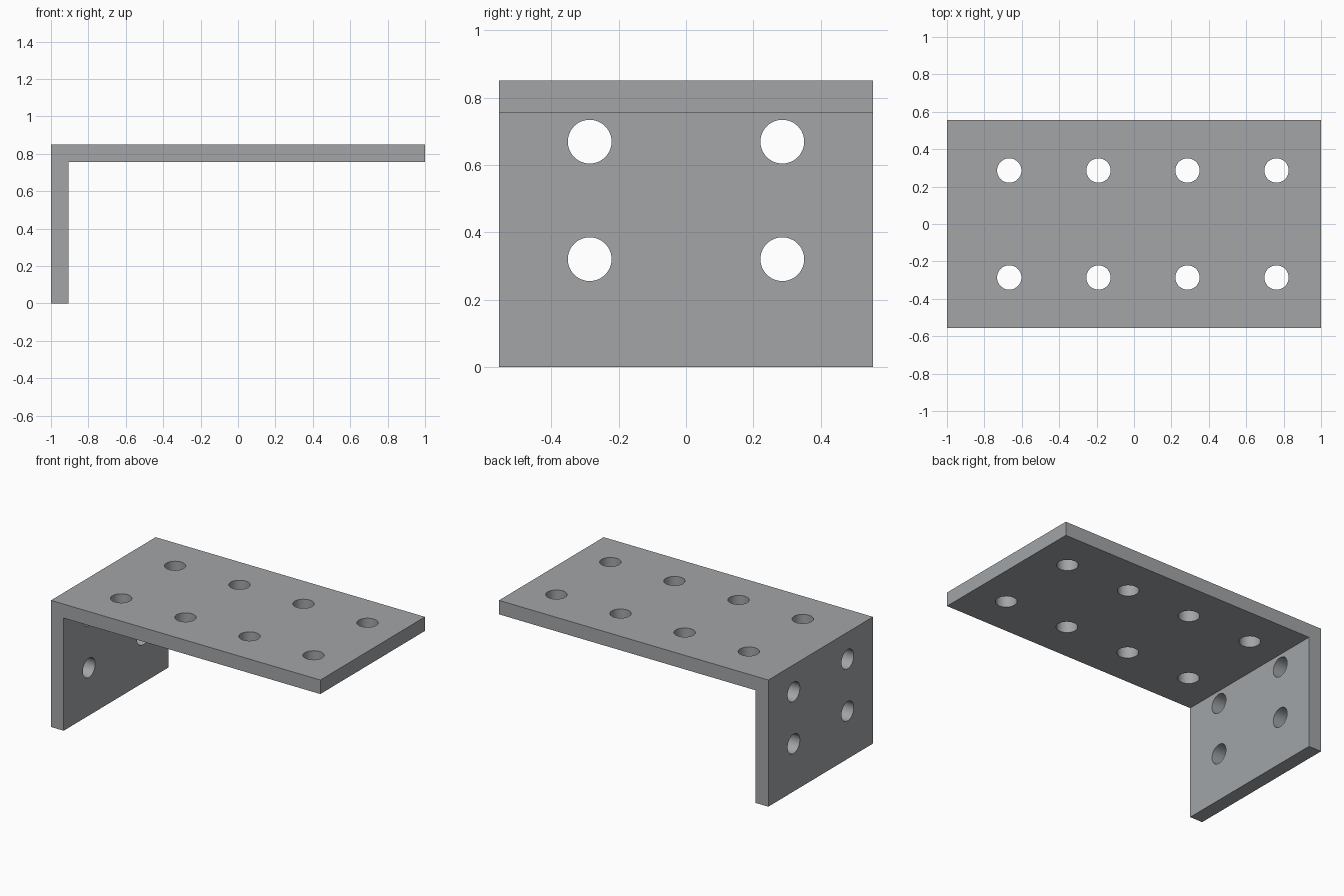
import bpy
import bmesh
import math
from mathutils import Matrix, Vector

if "Cube" in bpy.data.objects:
    bpy.data.objects.remove(bpy.data.objects["Cube"], do_unlink=True)

HEIGHT, THICK, HALF_WIDTH = 0.85, 0.094, 0.555
HOLE_RADIUS, HOLE_Y = 0.065, 0.286

grey = bpy.data.materials.new("steel_grey")
grey.use_nodes = True
colour = (0.36, 0.375, 0.39, 1)
grey.diffuse_color = colour
grey.node_tree.nodes["Principled BSDF"].inputs["Base Color"].default_value = colour


def make_object(name, bm):
    bmesh.ops.recalc_face_normals(bm, faces=bm.faces)
    mesh = bpy.data.meshes.new(name)
    bm.to_mesh(mesh)
    bm.free()
    mesh.materials.append(grey)
    obj = bpy.data.objects.new(name, mesh)
    bpy.context.collection.objects.link(obj)
    return obj


def add_drill(bm, centre, turn):
    bmesh.ops.create_cone(bm, cap_ends=True, segments=48, radius1=HOLE_RADIUS,
                          radius2=HOLE_RADIUS, depth=THICK * 2,
                          matrix=Matrix.Translation(centre) @ turn)


# L-shaped plate: a profile extruded along y
profile = [(-1, 0), (-1 + THICK, 0), (-1 + THICK, HEIGHT - THICK),
           (1, HEIGHT - THICK), (1, HEIGHT), (-1, HEIGHT)]
bm = bmesh.new()
face = bm.faces.new([bm.verts.new((x, -HALF_WIDTH, z)) for x, z in profile])
side = bmesh.ops.extrude_face_region(bm, geom=[face])
bmesh.ops.translate(bm, vec=(0, 2 * HALF_WIDTH, 0),
                    verts=[v for v in side["geom"] if isinstance(v, bmesh.types.BMVert)])
bracket = make_object("angle_bracket", bm)

# Drill cutters: four pairs through the top, two pairs through the upright
bm = bmesh.new()
upright_turn = Matrix.Rotation(math.pi / 2, 4, "Y")
for y in (-HOLE_Y, HOLE_Y):
    for x in (-0.667, -0.19, 0.286, 0.762):
        add_drill(bm, Vector((x, y, HEIGHT - THICK / 2)), Matrix.Identity(4))
    for z in (0.32, 0.669):
        add_drill(bm, Vector((-1 + THICK / 2, y, z)), upright_turn)
drills = make_object("hole_cutters", bm)
drills.hide_render = True

# Cut the holes, then drop the cutters
cut = bracket.modifiers.new("holes", "BOOLEAN")
cut.operation = "DIFFERENCE"
cut.solver = "EXACT"
cut.object = drills
bpy.ops.object.select_all(action="DESELECT")
bracket.select_set(True)
bpy.context.view_layer.objects.active = bracket
bpy.ops.object.modifier_apply(modifier=cut.name)
bpy.data.objects.remove(drills, do_unlink=True)

# Smooth hole walls, sharp plate edges
bpy.ops.object.shade_smooth_by_angle(angle=math.radians(30))
